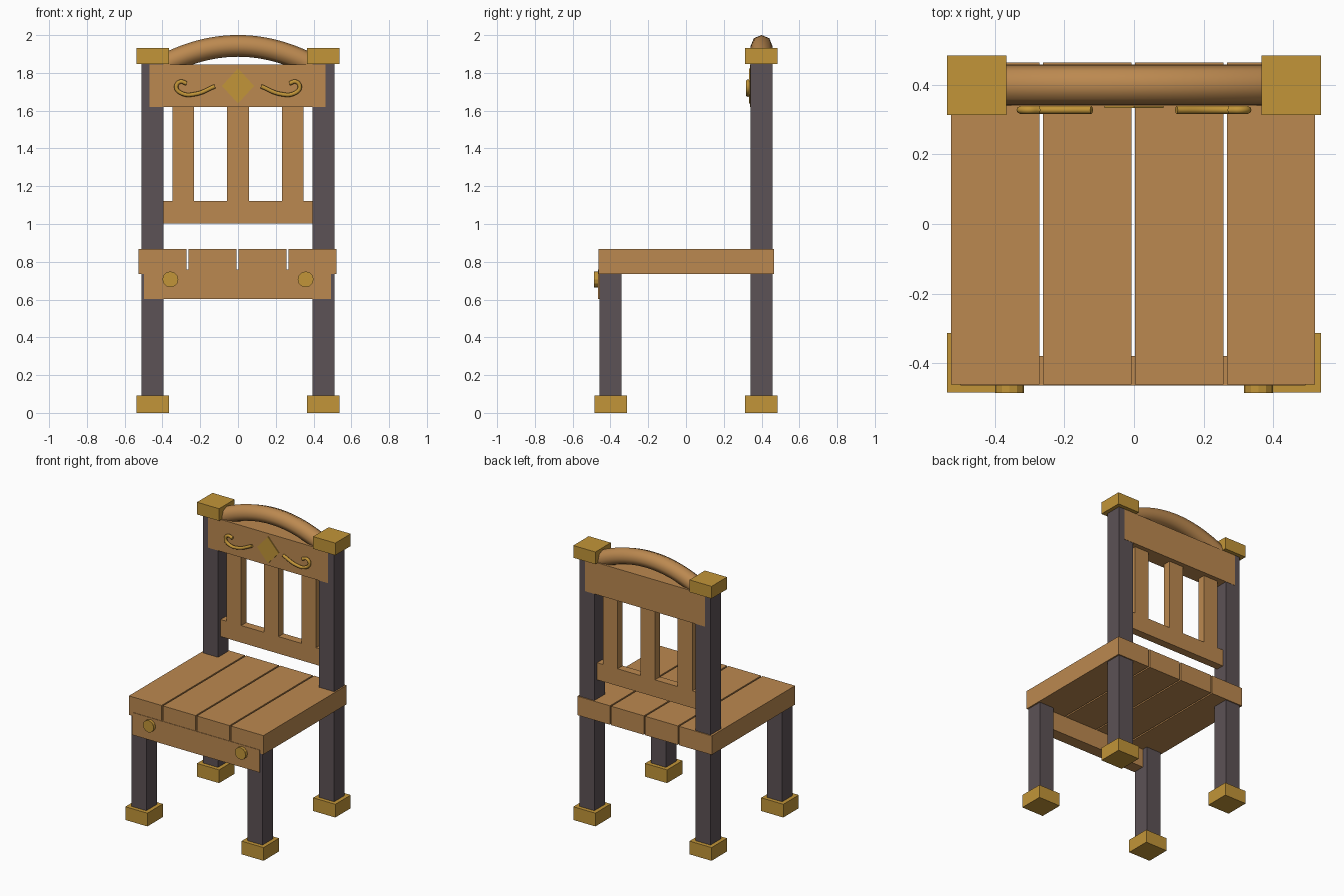
import bpy, bmesh, math
from mathutils import Vector

default = bpy.data.objects.get("Cube")
if default:
    bpy.data.objects.remove(default, do_unlink=True)


def material(name, rgb):
    m = bpy.data.materials.new(name)
    m.use_nodes = True
    m.diffuse_color = (*rgb, 1)
    m.node_tree.nodes["Principled BSDF"].inputs["Base Color"].default_value = (*rgb, 1)
    return m


WOOD = material("warm wood", (0.50, 0.25, 0.08))
GOLD = material("brass", (0.54, 0.30, 0.04))
DARK = material("dark post", (0.107, 0.084, 0.092))


def finish(name, bm, mat):
    bmesh.ops.recalc_face_normals(bm, faces=bm.faces)
    mesh = bpy.data.meshes.new(name)
    bm.to_mesh(mesh)
    bm.free()
    mesh.materials.append(mat)
    ob = bpy.data.objects.new(name, mesh)
    bpy.context.collection.objects.link(ob)
    return ob


def box(name, x, y, z, mat):
    """Box spanning the (low, high) pairs x, y and z."""
    bm = bmesh.new()
    bmesh.ops.create_cube(bm, size=1)
    for v in bm.verts:
        v.co = Vector([(lo + hi) / 2 + c * (hi - lo) for c, (lo, hi) in zip(v.co, (x, y, z))])
    return finish(name, bm, mat)


def around(c, half):
    return (c - half, c + half)


def disc(name, x, z, y, sides, rx, rz, mat):
    """Flat prism facing the front, spanning the y pair."""
    bm = bmesh.new()
    ring = [bm.verts.new((x + rx * math.cos(a), y[0], z + rz * math.sin(a)))
            for a in (math.tau * i / sides for i in range(sides))]
    face = bm.faces.new(ring)
    out = bmesh.ops.extrude_face_region(bm, geom=[face])
    moved = [g for g in out["geom"] if isinstance(g, bmesh.types.BMVert)]
    bmesh.ops.translate(bm, verts=moved, vec=(0, y[1] - y[0], 0))
    return finish(name, bm, mat)


def tube(name, points, radius, mat, kind):
    """Smooth round tube along a path, turned into a mesh."""
    cu = bpy.data.curves.new(name, "CURVE")
    cu.dimensions = "3D"
    cu.bevel_depth = radius
    cu.bevel_resolution = 2
    cu.use_fill_caps = True
    cu.resolution_u = 6
    sp = cu.splines.new(kind)
    if kind == "BEZIER":
        sp.bezier_points.add(len(points) - 1)
        for bp, p in zip(sp.bezier_points, points):
            bp.co = p
            bp.handle_left_type = bp.handle_right_type = "AUTO"
    else:
        sp.points.add(len(points) - 1)
        for sv, p in zip(sp.points, points):
            sv.co = (*p, 1)
    cu.materials.append(mat)
    ob = bpy.data.objects.new(name, cu)
    bpy.context.collection.objects.link(ob)
    bpy.ops.object.select_all(action="DESELECT")
    ob.select_set(True)
    bpy.context.view_layer.objects.active = ob
    bpy.ops.object.convert(target="MESH")
    bpy.ops.object.shade_smooth_by_angle(angle=math.radians(60))
    return ob


LEG_X, LEG_Y, LEG_HALF, FOOT_HALF = 0.4525, 0.399, 0.0585, 0.086
SHIFT = -0.0025  # the planked parts sit slightly off centre

# Legs, feet and post caps
for side, s in (("right", -1), ("left", 1)):
    x = s * LEG_X
    for end, y, top in (("front", -LEG_Y, 0.74), ("back", LEG_Y, 1.88)):
        box(f"{end}_leg_{side}", around(x, LEG_HALF), around(y, LEG_HALF), (0.003, top), DARK)
        box(f"{end}_foot_{side}", around(x, FOOT_HALF), around(y, FOOT_HALF), (0, 0.093), GOLD)
    box(f"post_cap_{side}", around(x, FOOT_HALF), around(LEG_Y, FOOT_HALF), (1.846, 1.932), GOLD)

# Seat planks
for i in range(4):
    box(f"seat_plank_{i + 1}", around(SHIFT + (i - 1.5) * 0.2645, 0.127),
        (-0.462, 0.465), (0.735, 0.868), WOOD)

# Front apron with round studs
box("front_apron", around(SHIFT, 0.496), (-0.465, -0.38), (0.602, 0.76), WOOD)
for side, s in (("right", -1), ("left", 1)):
    disc(f"apron_stud_{side}", s * 0.358, 0.707, (-0.486, -0.46), 12, 0.042, 0.042, GOLD)

# Backrest: head board, lower rail and slats
box("head_board", around(SHIFT, 0.467), (0.339, 0.459), (1.62, 1.845), WOOD)
box("lower_rail", around(0, 0.41), (0.37, 0.427), (1.003, 1.123), WOOD)
for i in range(3):
    box(f"back_slat_{i + 1}", around((i - 1) * 0.291, 0.057), (0.37, 0.427), (1.11, 1.63), WOOD)

# Arched crest between the caps
xs = [0.41 * (i / 12 - 1) for i in range(25)]
tube("crest_arch", [(x, 0.4, 1.943 - 0.66 * x * x) for x in xs], 0.0575, WOOD, "POLY")

# Diamond and mirrored scrolls on the head board
disc("diamond_plate", 0, 1.731, (0.333, 0.341), 4, 0.085, 0.093, GOLD)
scroll = [(0.122, 1.729), (0.225, 1.688), (0.297, 1.691),
          (0.327, 1.723), (0.308, 1.753), (0.272, 1.744)]
for side, s in (("right", -1), ("left", 1)):
    tube(f"scroll_{side}", [(s * x, 0.328, z) for x, z in scroll], 0.011, GOLD, "BEZIER")
